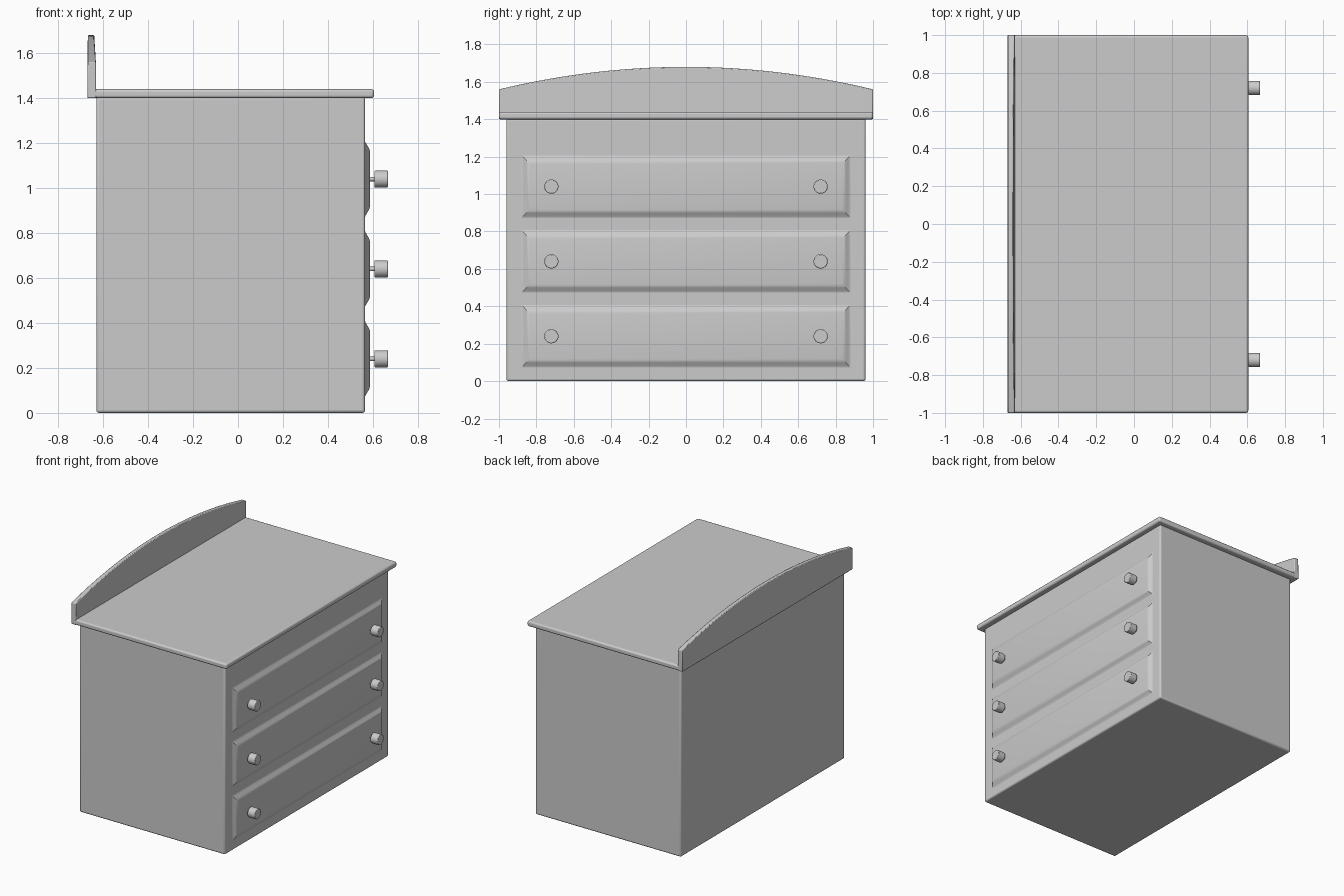
import bpy, bmesh, math
from mathutils import Matrix

default = bpy.data.objects.get("Cube")
if default:
    bpy.data.objects.remove(default, do_unlink=True)

grey = bpy.data.materials.new("plain grey")
grey.use_nodes = True
GREY = (0.6, 0.6, 0.6, 1)
grey.diffuse_color = GREY
grey.node_tree.nodes["Principled BSDF"].inputs["Base Color"].default_value = GREY


def finish(name, bm, bevel=0.0, segments=3):
    bmesh.ops.recalc_face_normals(bm, faces=bm.faces)
    mesh = bpy.data.meshes.new(name)
    bm.to_mesh(mesh)
    bm.free()
    mesh.materials.append(grey)
    obj = bpy.data.objects.new(name, mesh)
    bpy.context.collection.objects.link(obj)
    if bevel:
        mod = obj.modifiers.new("rounded edges", "BEVEL")
        mod.width, mod.segments = bevel, segments
        mod.limit_method, mod.angle_limit = "ANGLE", math.radians(40)
    bpy.ops.object.select_all(action="DESELECT")
    obj.select_set(True)
    bpy.context.view_layer.objects.active = obj
    bpy.ops.object.shade_smooth_by_angle(angle=math.radians(35))
    return obj


def box(name, x, y, z, bevel):
    bm = bmesh.new()
    bmesh.ops.create_cube(bm, size=1)
    for v in bm.verts:
        v.co = [lo + (c + 0.5) * (hi - lo) for c, (lo, hi) in zip(v.co, (x, y, z))]
    return finish(name, bm, bevel)


def cylinder(name, radius, x0, x1, y, z, bevel=0.0):
    bm = bmesh.new()
    place = Matrix.Translation(((x0 + x1) / 2, y, z)) @ Matrix.Rotation(math.pi / 2, 4, "Y")
    bmesh.ops.create_cone(bm, cap_ends=True, segments=32, radius1=radius,
                          radius2=radius, depth=x1 - x0, matrix=place)
    return finish(name, bm, bevel, 2)


def drawer_panel(name, z):
    # raised field with softly sloping margins, as nested rectangles
    bm = bmesh.new()
    rings = []
    steps = 6
    for i in range(steps + 1):
        t = i / steps
        x = 0.562 + 0.025 * t * t * (3 - 2 * t)
        half_y, half_z = 0.89 - 0.055 * t, 0.18 - 0.06 * t
        rings.append([bm.verts.new((x, sy * half_y, z + sz * half_z))
                      for sy, sz in ((-1, -1), (1, -1), (1, 1), (-1, 1))])
    for a, b in zip(rings, rings[1:]):
        for k in range(4):
            n = (k + 1) % 4
            bm.faces.new((a[k], a[n], b[n], b[k]))
    bm.faces.new(rings[-1])
    bm.faces.new(rings[0][::-1])
    return finish(name, bm)


# Cabinet and overhanging top
box("cabinet_body", (-0.63, 0.565), (-0.96, 0.96), (0, 1.405), 0.012)
box("table_top", (-0.65, 0.605), (-1, 1), (1.4, 1.44), 0.012)

# Arched back board, thinning slightly towards its crest
bm = bmesh.new()
count = 32
columns = []
for i in range(count + 1):
    y = -1 + 2 * i / count
    crest = 1.56 + 0.12 * (1 - y * y)
    front = -0.632 - 0.06 * (crest - 1.56)
    columns.append([bm.verts.new(p) for p in
                    ((-0.67, y, 1.4), (-0.63, y, 1.4), (front, y, crest), (-0.668, y, crest))])
for a, b in zip(columns, columns[1:]):
    for k in range(4):
        n = (k + 1) % 4
        bm.faces.new((a[k], a[n], b[n], b[k]))
bm.faces.new(columns[0])
bm.faces.new(columns[-1][::-1])
finish("back_board", bm, 0.005, 2)

# Three drawers, each with two knobs
for row, z in zip(("lower", "middle", "upper"), (0.24, 0.64, 1.04)):
    drawer_panel(row + "_drawer_panel", z)
    for side, y in (("left", 0.72), ("right", -0.72)):
        cylinder(f"{row}_{side}_knob_stem", 0.01, 0.58, 0.612, y, z)
        cylinder(f"{row}_{side}_knob", 0.038, 0.607, 0.667, y, z, 0.004)
